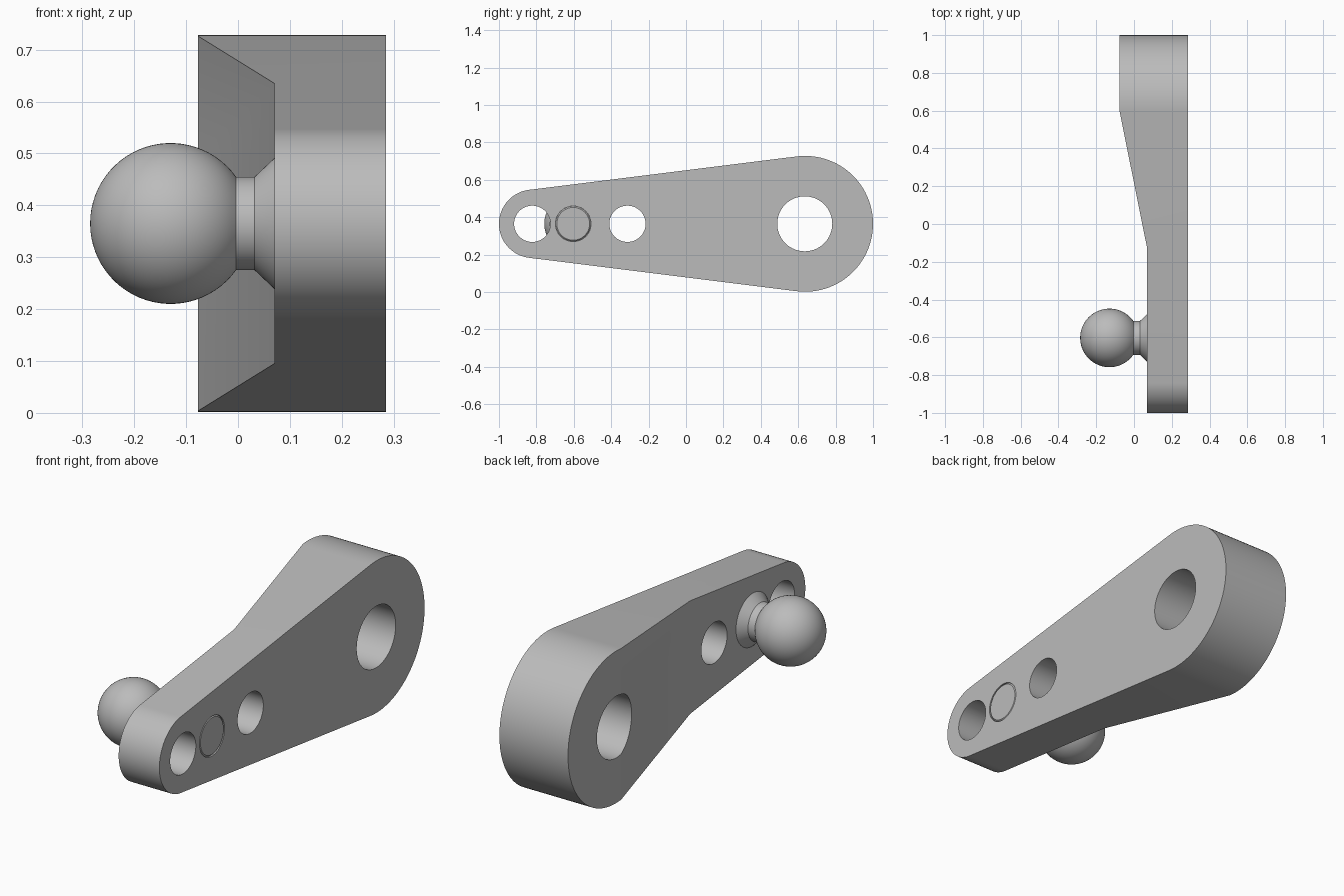
import bpy, bmesh
from math import sin, cos, pi, asin, sqrt, radians
from mathutils import Vector

cube = bpy.data.objects.get("Cube")
if cube:
    bpy.data.objects.remove(cube, do_unlink=True)

AXIS_Z = 0.365                      # height of the arm's centre line
OUTER, INNER, THIN = 0.285, -0.077, 0.07   # x of outer face, thick end, thin end
BIG_Y, BIG_R = 0.637, 0.363
SMALL_Y, SMALL_R = -0.817, 0.183
STUD_Y = -0.603

steel = bpy.data.materials.new("grey_metal")
steel.use_nodes = True
steel.diffuse_color = (0.5, 0.5, 0.5, 1)
steel.node_tree.nodes["Principled BSDF"].inputs["Base Color"].default_value = (0.5, 0.5, 0.5, 1)


def to_object(bm, name):
    bmesh.ops.remove_doubles(bm, verts=bm.verts, dist=1e-5)
    bmesh.ops.recalc_face_normals(bm, faces=bm.faces)
    mesh = bpy.data.meshes.new(name)
    bm.to_mesh(mesh)
    bm.free()
    mesh.materials.append(steel)
    obj = bpy.data.objects.new(name, mesh)
    bpy.context.collection.objects.link(obj)
    return obj


def prism(name, points, offset):
    """Extrude a flat outline along an offset vector."""
    bm = bmesh.new()
    face = bm.faces.new([bm.verts.new(p) for p in points])
    new = bmesh.ops.extrude_face_region(bm, geom=[face], use_keep_orig=True)["geom"]
    moved = [v for v in new if isinstance(v, bmesh.types.BMVert)]
    bmesh.ops.translate(bm, verts=moved, vec=Vector(offset))
    return to_object(bm, name)


def arc(y, r, start, end, steps):
    angles = [start + (end - start) * i / steps for i in range(steps + 1)]
    return [(y + r * cos(a), AXIS_Z + r * sin(a)) for a in angles]


def smooth(obj):
    bpy.ops.object.select_all(action="DESELECT")
    obj.select_set(True)
    bpy.context.view_layer.objects.active = obj
    bpy.ops.object.shade_smooth_by_angle(angle=radians(20))


# Arm: two rounded ends joined by tangent lines
lean = asin((BIG_R - SMALL_R) / (BIG_Y - SMALL_Y))
top = pi / 2 + lean
outline = arc(BIG_Y, BIG_R, -top, top, 56) + arc(SMALL_Y, SMALL_R, top, 2 * pi - top, 48)
arm = prism("lever_arm", [(INNER, y, z) for y, z in outline], (OUTER - INNER, 0, 0))

# Cutters: thinning ramp on the inner side, and the bores
ramp = [(THIN, -2), (THIN, -0.13), (INNER, 0.6), (-1, 0.6), (-1, -2)]
cutters = [prism("ramp_cutter", [(x, y, -1) for x, y in ramp], (0, 0, 3))]
for y, r in ((-0.822, 0.097), (STUD_Y, 0.095), (-0.313, 0.097), (BIG_Y - 0.002, 0.147)):
    ring = arc(y, r, 0, 2 * pi, 64)[:-1]
    cutters.append(prism("bore_cutter", [(-0.5, py, pz) for py, pz in ring], (1, 0, 0)))
for cutter in cutters:
    cutter.hide_render = True
    mod = arm.modifiers.new("cut", "BOOLEAN")
    mod.operation, mod.solver, mod.object = "DIFFERENCE", "EXACT", cutter

# Bake the cuts and drop the cutters
bpy.context.view_layer.update()
baked = bpy.data.meshes.new_from_object(arm.evaluated_get(bpy.context.evaluated_depsgraph_get()))
arm.modifiers.clear()
arm.data = baked
for cutter in cutters:
    bpy.data.objects.remove(cutter, do_unlink=True)
smooth(arm)

# Ball stud: ball, neck, flared collar and pin, turned about x
ball_x, ball_r, neck_r = -0.13, 0.155, 0.09
last = pi - asin(neck_r / ball_r)
profile = [(ball_x - ball_r * cos(last * i / 28), ball_r * sin(last * i / 28)) for i in range(29)]
profile += [(0.032, neck_r), (THIN, 0.126), (THIN, 0.0945),
            (OUTER - 0.007, 0.0945), (OUTER, 0.0875), (OUTER, 0)]
bm = bmesh.new()
verts = [bm.verts.new((x, STUD_Y, AXIS_Z + r)) for x, r in profile]
edges = [bm.edges.new(pair) for pair in zip(verts, verts[1:])]
bmesh.ops.spin(bm, geom=verts + edges, cent=(0, STUD_Y, AXIS_Z), axis=(1, 0, 0),
               angle=2 * pi, steps=64)
smooth(to_object(bm, "ball_stud"))
